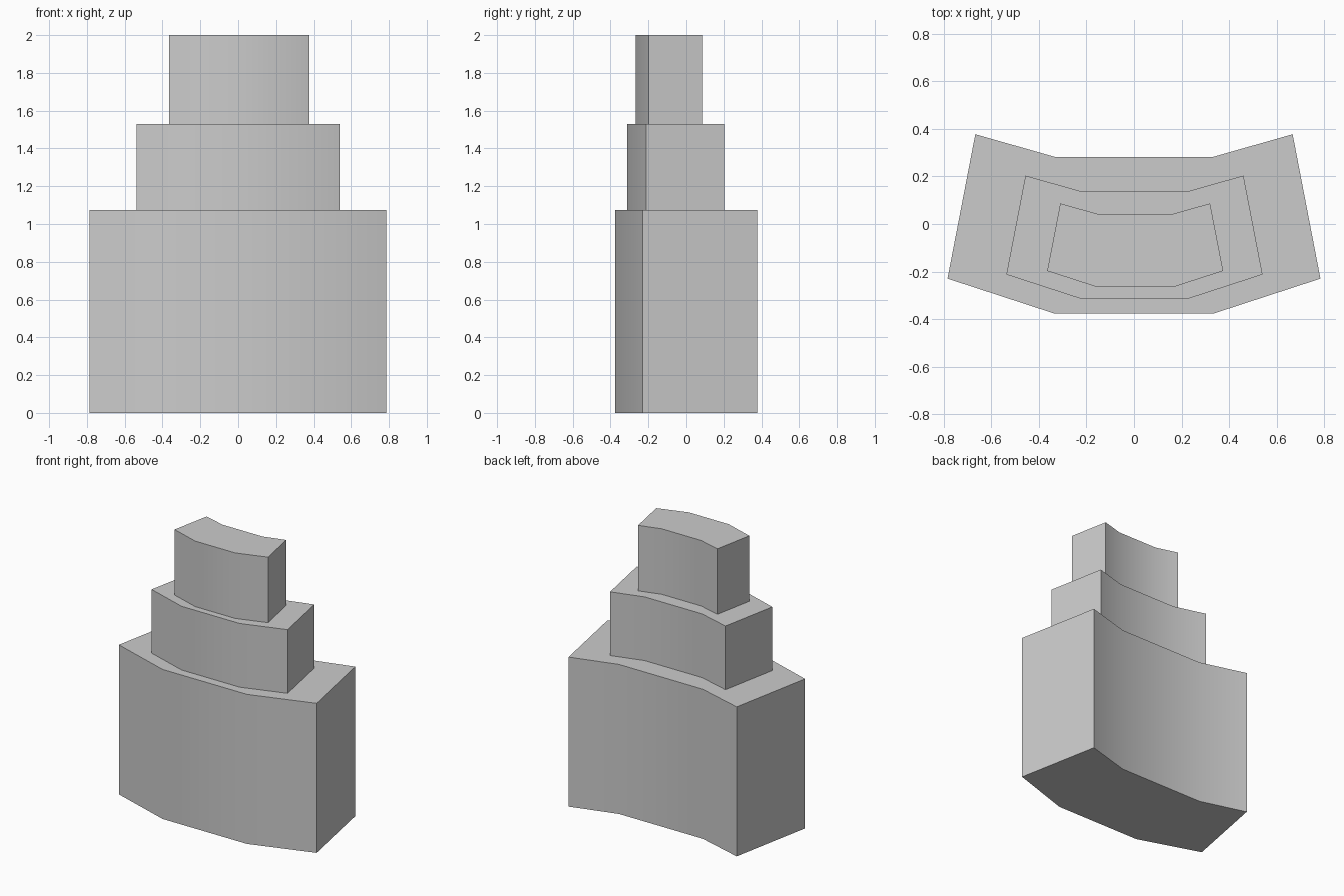
import bpy, bmesh, math

if "Cube" in bpy.data.objects:
    bpy.data.objects.remove(bpy.data.objects["Cube"])

# Right half of the curved plan, front to back
HALF = [(0.335, -0.377), (0.785, -0.23), (0.668, 0.378), (0.335, 0.283)]
PLAN = HALF + [(-x, y) for x, y in reversed(HALF)]


def tier(name, z0, z1, sx=1.0, sy=1.0, dx=0.0, dy=0.0):
    bm = bmesh.new()
    base = bm.faces.new([bm.verts.new((x * sx + dx, y * sy + dy, z0)) for x, y in PLAN])
    top = bmesh.ops.extrude_face_region(bm, geom=[base], use_keep_orig=True)["geom"]
    for v in top:
        if isinstance(v, bmesh.types.BMVert):
            v.co.z = z1
    bmesh.ops.recalc_face_normals(bm, faces=bm.faces)
    mesh = bpy.data.meshes.new(name)
    bm.to_mesh(mesh)
    bm.free()
    obj = bpy.data.objects.new(name, mesh)
    bpy.context.collection.objects.link(obj)
    # Soft bends across the curved walls, crisp corners elsewhere
    bpy.ops.object.select_all(action='DESELECT')
    obj.select_set(True)
    bpy.context.view_layer.objects.active = obj
    bpy.ops.object.shade_smooth_by_angle(angle=math.radians(30))


# Three stacked curved blocks
tier("lower_block", 0.0, 1.073)
tier("middle_block", 1.073, 1.53, 0.687, 0.685, 0.002, -0.055)
tier("upper_block", 1.53, 2.0, 0.472, 0.4675, 0.005, -0.09)
